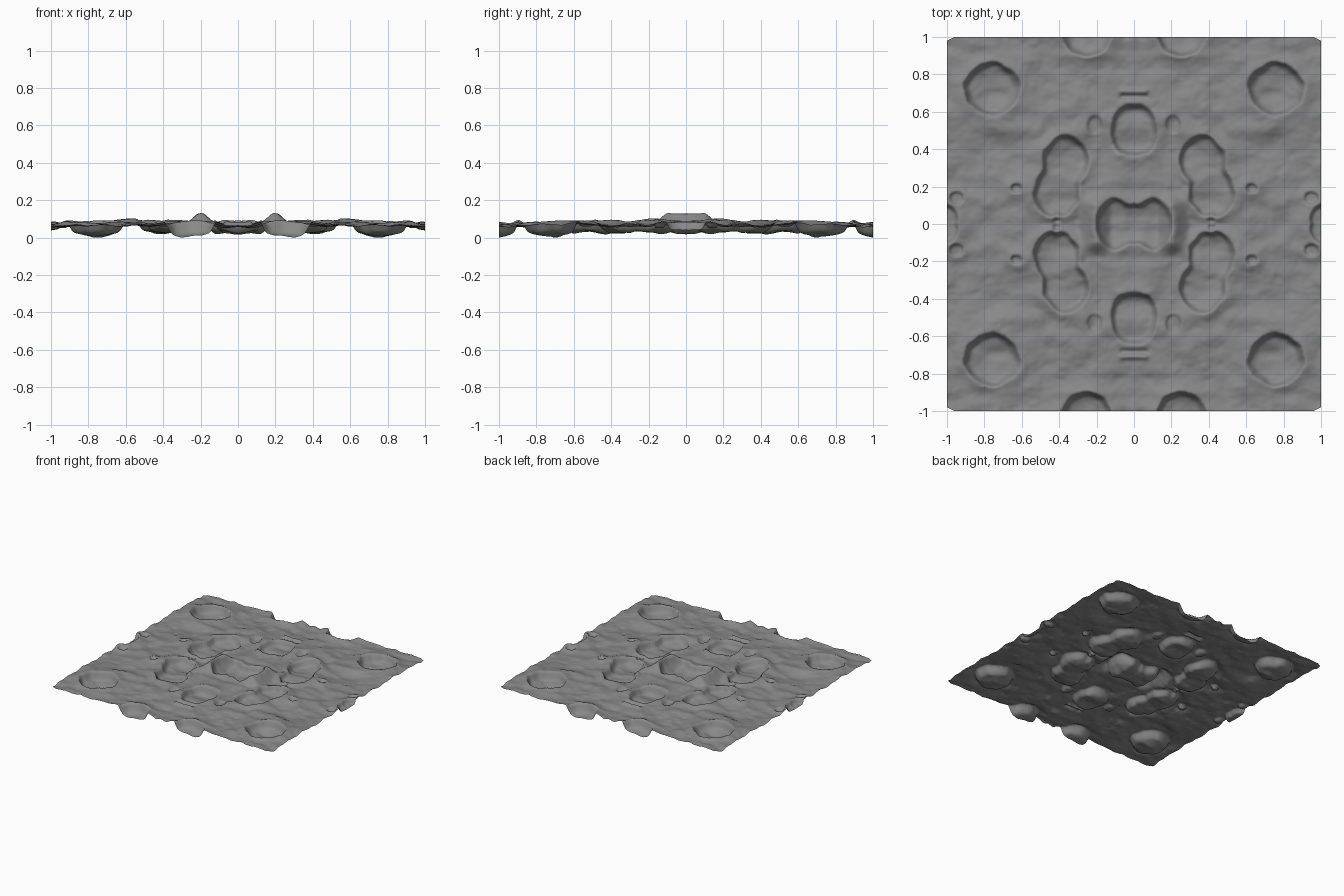
import bpy, bmesh, math
from mathutils import Vector, noise

if "Cube" in bpy.data.objects:
    bpy.data.objects.remove(bpy.data.objects["Cube"])

# Craters, mirrored in x and y: list of lobes (x, y, rx, ry), depth, rim height
CRATERS = [
    ([(0.76, 0.725, 0.148, 0.142)], 0.060, 0.016),
    ([(0.0, 0.51, 0.125, 0.13), (0.0, 0.46, 0.12, 0.09)], 0.046, 0.014),
    ([(0.365, 0.335, 0.125, 0.135), (0.415, 0.17, 0.125, 0.135)], 0.046, 0.016),
    ([(0.105, 0.0, 0.10, 0.135), (0.0, 0.0, 0.12, 0.11)], 0.050, 0.014),
    ([(0.25, 1.0, 0.13, 0.10)], 0.066, 0.010),
    ([(1.0, 0.03, 0.06, 0.07)], 0.036, 0.008),
    ([(0.63, 0.19, 0.03, 0.025)], 0.022, 0.008),
    ([(0.95, 0.14, 0.04, 0.035)], 0.020, 0.008),
    ([(0.21, 0.53, 0.04, 0.05)], 0.010, 0.006),
    ([(0.415, 0.02, 0.02, 0.02)], 0.018, 0.004),
]

# Raised lumps: (x, y, radius x, radius y, height)
LUMPS = [(0.52, 0.10, 0.08, 0.12, 0.012), (0.75, 0.54, 0.12, 0.06, 0.012),
         (0.24, 0.90, 0.10, 0.03, 0.010), (0.30, 0.60, 0.10, 0.08, 0.008),
         (0.415, 0.045, 0.02, 0.02, 0.014)]


def smoothstep(a, b, v):
    t = min(max((v - a) / (b - a), 0), 1)
    return t * t * (3 - 2 * t)


def crater(x, y, lobes, depth, rim):
    """Bowl with blended lobes, a crisp edge and a soft raised rim."""
    d = 9.0
    for cx, cy, rx, ry in lobes:
        e = math.hypot((x - cx) / rx, (y - cy) / ry)
        h = max(0.25 - abs(d - e), 0) / 0.25
        d = min(d, e) - h * h * 0.0625
    if d > 4:
        return 0.0
    d = max(d + 0.10 * noise.noise(Vector((x * 14, y * 14, 3))), 0)
    wide = 0.035 / lobes[0][2] + 0.1
    if d < 1:
        bowl = smoothstep(-0.1, 0.28, 1 - d) * 0.55 + 0.45 * (1 - d * d)
        return -depth * bowl + rim * (1 - smoothstep(0, 0.15, 1 - d))
    return rim * math.exp(-((d - 1) / wide) ** 2)


def height(px, py):
    x, y = abs(px), abs(py)
    # Rolling ground, streaked along x, with finer breakup
    z = 0.079 + 0.018 * noise.noise(Vector((x * 3.5, y * 5, 0.3)))
    z += 0.014 * noise.noise(Vector((x * 7, y * 11, 5.1)))
    lump = noise.noise(Vector((x * 13, y * 15, 9.7)))
    z += 0.008 * lump * abs(lump) * 2
    z += 0.002 * noise.noise(Vector((x * 30, y * 38, 2.2)))
    for lobes, depth, rim in CRATERS:
        z += crater(x, y, lobes, depth, rim)
    for cx, cy, rx, ry, h in LUMPS:
        z += h * math.exp(-((x - cx) / rx) ** 2 - ((y - cy) / ry) ** 2)
    # Ridges either side of the central crater
    across = 1 - smoothstep(0.0, 0.095, abs(x - 0.205))
    z += 0.050 * across * (1 - smoothstep(0.09, 0.19, y))
    # Narrow step beyond the two middle craters
    step = (1 - smoothstep(0.065, 0.085, x))
    z += step * 0.016 * math.exp(-((y - 0.71) / 0.014) ** 2)
    z -= step * 0.016 * math.exp(-((y - 0.68) / 0.014) ** 2)
    return min(max(z, 0.006), 0.15)


# Square sheet of ground
bm = bmesh.new()
bmesh.ops.create_grid(bm, x_segments=220, y_segments=220, size=1)

# Clipped corners
for sx in (-1, 1):
    for sy in (-1, 1):
        bmesh.ops.bisect_plane(bm, geom=bm.verts[:] + bm.edges[:] + bm.faces[:],
                               plane_co=(sx, sy * 0.98, 0),
                               plane_no=(sx, sy * 2, 0), clear_outer=True)

for v in bm.verts:
    v.co.z = height(v.co.x, v.co.y)
low = min(v.co.z for v in bm.verts)
for v in bm.verts:
    v.co.z -= low

for f in bm.faces:
    f.smooth = True
mesh = bpy.data.meshes.new("cratered_ground")
bm.to_mesh(mesh)
bm.free()
ground = bpy.data.objects.new("cratered_ground", mesh)
bpy.context.collection.objects.link(ground)

# Dark grey rock
rock = bpy.data.materials.new("dark_rock")
rock.diffuse_color = (0.25, 0.25, 0.25, 1)
rock.use_nodes = True
rock.node_tree.nodes["Principled BSDF"].inputs["Base Color"].default_value = rock.diffuse_color
mesh.materials.append(rock)
